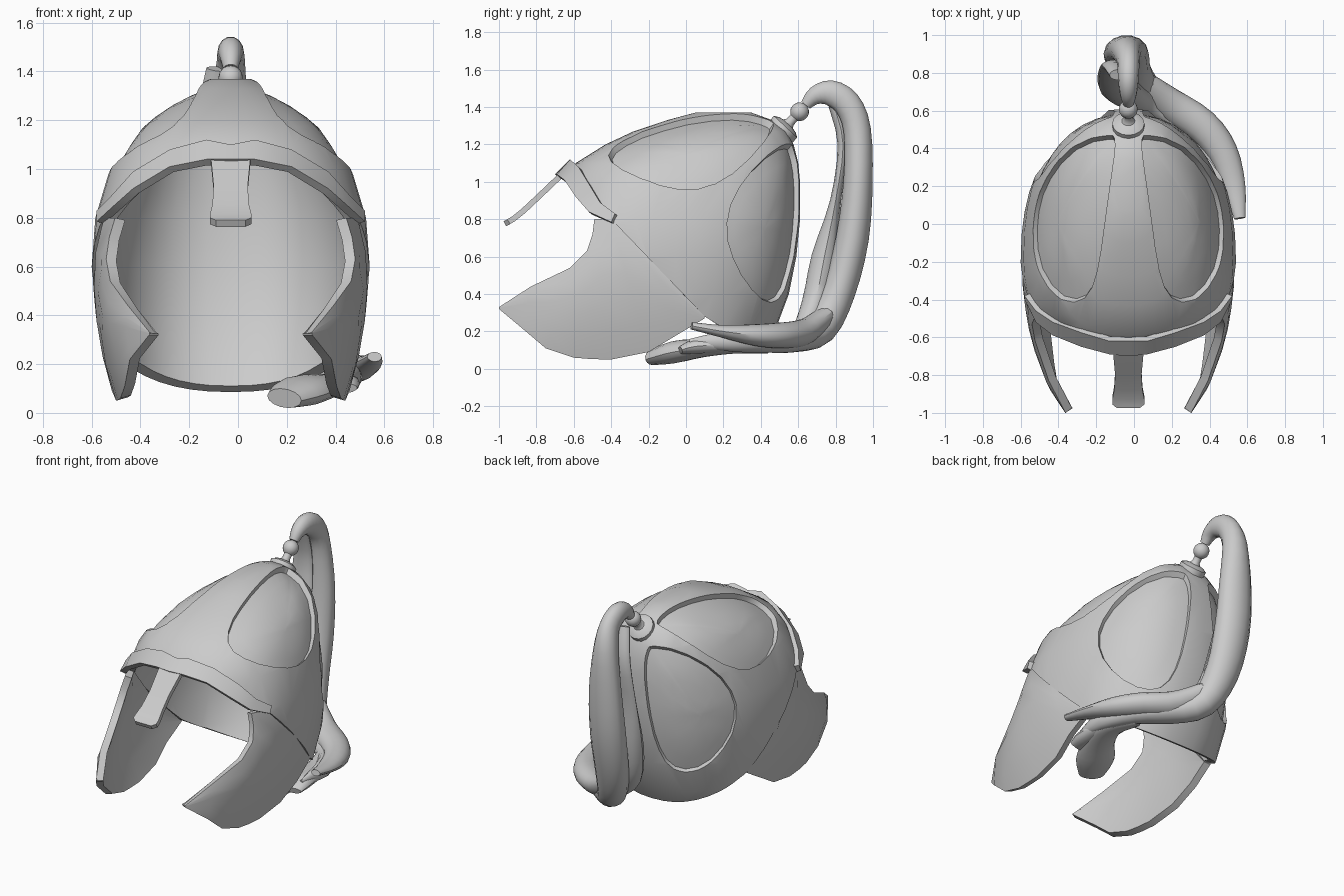
import bpy, bmesh, math
from mathutils import Vector

cube = bpy.data.objects.get("Cube")
if cube:
    bpy.data.objects.remove(cube, do_unlink=True)

steel = bpy.data.materials.new("light_grey")
steel.use_nodes = True
grey = (0.6, 0.6, 0.6, 1)
steel.diffuse_color = grey
steel.node_tree.nodes["Principled BSDF"].inputs["Base Color"].default_value = grey

MID = -0.03                      # centre plane of the helmet
CORE = Vector((MID, 0, 0.6))     # inner point the shell is seen from
POWER = 2.3
# height, front y, centre y, back y, half width
SLICES = [(0.0, -1.2, -0.2, 0.36, 0.46), (0.2, -1.2, -0.2, 0.475, 0.52),
          (0.4, -1.12, -0.2, 0.55, 0.555), (0.6, -0.87, -0.2, 0.59, 0.57),
          (0.8, -0.7, -0.18, 0.61, 0.555), (1.0, -0.65, -0.12, 0.61, 0.495),
          (1.1, -0.59, -0.05, 0.6, 0.445), (1.2, -0.43, 0.05, 0.575, 0.375),
          (1.27, -0.28, 0.12, 0.54, 0.29), (1.33, -0.1, 0.18, 0.46, 0.18),
          (1.37, 0.05, 0.2, 0.35, 0.08)]


def slice_at(z):
    for a, b in zip(SLICES, SLICES[1:]):
        if z <= b[0]:
            t = (z - a[0]) / (b[0] - a[0])
            return [p + (q - p) * t for p, q in zip(a, b)][1:]
    return SLICES[-1][1:]


def ratio(y, z):
    f, c, b, w = slice_at(z)
    return abs(y - c) / (c - f if y < c else b - c)


def half_width(y, z):
    return slice_at(z)[3] * max(0, 1 - ratio(y, z) ** POWER) ** (1 / POWER)


def on_shell(p):
    """Push a point out from the core until it meets the shell."""
    d = (p - CORE).normalized()
    lo, hi = 0.1, 1.5
    for _ in range(30):
        t = (lo + hi) / 2
        q = CORE + d * t
        w = slice_at(q.z)[3]
        inside = q.z < 1.37 and (abs(q.x - MID) / w) ** POWER + ratio(q.y, q.z) ** POWER < 1
        lo, hi = (t, hi) if inside else (lo, t)
    return CORE + d * lo


def make(name, bm, outward=False):
    bmesh.ops.recalc_face_normals(bm, faces=bm.faces)
    if outward and sum((f.calc_center_median() - CORE).dot(f.normal) * f.calc_area() for f in bm.faces) < 0:
        bmesh.ops.reverse_faces(bm, faces=bm.faces)
    me = bpy.data.meshes.new(name)
    bm.to_mesh(me)
    bm.free()
    me.materials.append(steel)
    ob = bpy.data.objects.new(name, me)
    bpy.context.scene.collection.objects.link(ob)
    return ob


def loft(rows, closed=False, caps=False):
    bm = bmesh.new()
    vs = [[bm.verts.new(p) for p in r] for r in rows]
    for a, b in zip(vs, vs[1:]):
        n = len(a)
        for i in range(n if closed else n - 1):
            j = (i + 1) % n
            bm.faces.new((a[i], a[j], b[j], b[i]))
    if caps:
        bm.faces.new(vs[0][::-1])
        bm.faces.new(vs[-1])
    return bm


def thicken(ob, depth):
    m = ob.modifiers.new("thickness", "SOLIDIFY")
    m.thickness, m.offset = depth, -1


def bake(ob):
    dg = bpy.context.evaluated_depsgraph_get()
    me = bpy.data.meshes.new_from_object(ob.evaluated_get(dg))
    ob.modifiers.clear()
    ob.data = me


# Bowl: stacked slices, trimmed along brow, cheek and neck lines
def ring(z, n=44):
    f, c, b, w = slice_at(z)
    pts = []
    for i in range(n):
        a = math.tau * i / n
        s, k = math.sin(a), math.cos(a)
        e = 2 / POWER
        y = c + math.copysign(abs(s) ** e, s) * (b - c if s > 0 else c - f)
        pts.append((MID + math.copysign(abs(k) ** e, k) * w, y, z))
    return pts


bm = loft([ring(s[0]) for s in SLICES], closed=True)
bm.verts.ensure_lookup_table()
bm.faces.new(bm.verts[-44:])
trim = [(-0.62, 1.06), (-0.4, 0.8), (0.1, 0.28), (0.41, 0.085)]
for (y0, z0), (y1, z1) in zip(trim, trim[1:]):
    bmesh.ops.bisect_plane(bm, geom=bm.verts[:] + bm.edges[:] + bm.faces[:], plane_co=(0, y0, z0),
                           plane_no=(0, z1 - z0, y0 - y1), clear_outer=True)
bowl = make("helmet_bowl", bm, True)
thicken(bowl, 0.05)


# Sunken teardrop panels: tip, far end, half width and sideways bow
def panel_cutter(tip, end, wide, bow, side):
    tip, end = [Vector((MID + p[0] * side, p[1], p[2])) for p in (tip, end)]
    mid = (tip + end) / 2
    across = (tip - end).cross(mid - CORE).normalized()
    if across.x * side < 0:
        across.negate()
    hub = mid + (end - mid) * 0.2 + across * bow

    def drop(a):
        s = math.sin(a)
        return mid + (tip - mid) * math.cos(a) + across * (1.3 * wide * s * math.sin(a / 2) ** 0.6 + bow * s * s)
    rim = [drop(math.tau * i / 24) for i in range(24)]
    rows = []
    for scale, steps in ((0.955, (0.05, 0.25, 0.5, 0.75, 1)), (1.08, (1, 0.75, 0.5, 0.25, 0.05))):
        for k in steps:
            rows.append([CORE + (on_shell(hub + (p - hub) * k) - CORE) * scale for p in rim])
    ob = make("panel_cutter", loft(rows, True, True))
    ob.hide_render = True
    return ob


cutters = []
for side in (1, -1):
    cutters.append(panel_cutter((0.08, 0.46, 1.3), (0.33, -0.37, 1.07), 0.24, 0.14, side))
    cutters.append(panel_cutter((0.09, 0.55, 1.18), (0.35, 0.41, 0.37), 0.265, 0.135, side))
for c in cutters:
    m = bowl.modifiers.new("panel", "BOOLEAN")
    m.operation, m.solver, m.object = "DIFFERENCE", "EXACT", c
bake(bowl)
for c in cutters:
    bpy.data.objects.remove(c, do_unlink=True)
parts = [bowl]

# Cheek guards hanging from the sides of the bowl
upper = [(-1, .33), (-.83, .44), (-.62, .54), (-.53, .63), (-.5, .72), (-.49, .8), (-.4, .8), (-.15, .54), (.1, .28)]
lower = [(-1, .32), (-.88, .22), (-.75, .11), (-.6, .06), (-.5, .052), (-.4, .05), (-.2, .09), (-.05, .18), (.1, .27)]
for side, word in ((1, "left"), (-1, "right")):
    rows = []
    for (y0, z0), (y1, z1) in zip(upper, lower):
        line = [(y0 + (y1 - y0) * k / 5, z0 + (z1 - z0) * k / 5) for k in range(6)]
        rows.append([(MID + side * half_width(y, z), y, z) for y, z in line])
    ob = make(word + "_cheek_guard", loft(rows), True)
    thicken(ob, 0.045)
    parts.append(ob)

# Flared brow band: x, upper y and z, lower y and z
brow = [(0, -.62, 1.1, -.70, 1.04), (.1, -.62, 1.12, -.69, 1.04), (.25, -.575, 1.08, -.65, 1.01),
        (.4, -.52, .99, -.59, .92), (.49, -.46, .89, -.52, .84), (.55, -.38, .83, -.4, .785)]
rows = []
for sx, src in ((-1, brow[:0:-1]), (1, brow)):
    for x, y0, z0, y1, z1 in src:
        rows.append([(MID + sx * x, y0, z0), (MID + sx * x, y1, z1)])
band = make("brow_band", loft(rows), True)
thicken(band, 0.035)
parts.append(band)

# Nose guard: y, z, half width
nose = [(-.63, 1.09, .09), (-.69, 1.035, .08), (-.8, .93, .07), (-.88, .855, .075), (-.93, .815, .085), (-.955, .8, .085), (-.975, .79, .06)]
guard = make("nose_guard", loft([[(MID + w * k, y, z) for k in (-1, 0, 1)] for y, z, w in nose]), True)
thicken(guard, 0.03)
parts.append(guard)

# Plume socket turned around a tilted axis: radius, distance
socket = [(.08, -.05), (.085, .0), (.085, .04), (.06, .055), (.035, .06), (.025, .075), (.025, .1)]
socket += [(0.05 * math.sin(a), 0.15 - 0.05 * math.cos(a)) for a in [math.pi * (0.17 + 0.81 * i / 8) for i in range(9)]]
axis = Vector((0, 0.68, 0.73)).normalized()
tilt = Vector((0, 0, 1)).rotation_difference(axis)
rows = [[Vector((MID, 0.505, 1.265)) + tilt @ Vector((r * math.cos(i * math.tau / 16), r * math.sin(i * math.tau / 16), d))
         for i in range(16)] for r, d in socket]
parts.append(make("plume_socket", loft(rows, True, True)))


# Horsehair plume: strands of x, y, z, half width, half thickness
def smooth_path(path, steps=3):
    ends = [path[0]] + path + [path[-1]]
    out = []
    for a, b, c, d in zip(ends, ends[1:], ends[2:], ends[3:]):
        for k in range(steps):
            t = k / steps
            out.append([q + t * (r - p + t * (2 * p - 5 * q + 4 * r - s + t * (3 * (q - r) + s - p))) / 2
                        for p, q, r, s in zip(a, b, c, d)])
    return out + [path[-1]]


def strand(name, path, sides=14):
    path = smooth_path(path)
    pts = [Vector(p[:3]) for p in path]
    rows = []
    for i, p in enumerate(path):
        t = (pts[min(i + 1, len(pts) - 1)] - pts[max(i - 1, 0)]).normalized()
        u = (Vector((1, 0, 0)) - t * t.x).normalized()
        v = t.cross(u)
        rows.append([pts[i] + u * p[3] * math.cos(a) + v * p[4] * math.sin(a)
                     for a in [math.tau * k / sides for k in range(sides)]])
    parts.append(make(name, loft(rows, True, True)))


strand("plume_main", [(-.03, .64, 1.41, .03, .03), (-.03, .69, 1.46, .045, .05), (-.03, .77, 1.475, .055, .07),
                      (-.03, .86, 1.42, .06, .075), (-.04, .915, 1.28, .08, .075), (-.04, .92, 1.0, .11, .08),
                      (-.04, .89, .7, .12, .09), (-.02, .82, .42, .11, .09), (.05, .72, .22, .09, .09),
                      (.2, .59, .15, .08, .06), (.36, .45, .14, .07, .055), (.46, .25, .15, .05, .06), (.46, .02, .14, .01, .02)])
strand("plume_inner", [(-.08, .79, 1.41, .05, .03), (-.1, .84, 1.2, .07, .03), (-.1, .8, .9, .09, .03),
                       (-.09, .74, .6, .1, .07), (-.04, .69, .36, .1, .07), (.1, .62, .2, .06, .06), (.28, .5, .16, .03, .04)])
strand("plume_outer", [(.0, .77, .3, .08, .05), (.18, .64, .2, .09, .07), (.36, .52, .18, .09, .07),
                       (.47, .38, .18, .08, .06), (.53, .2, .2, .06, .035), (.56, .03, .23, .03, .02)])
strand("plume_tip", [(.34, .43, .13, .05, .05), (.4, .25, .12, .08, .04), (.35, .08, .11, .1, .05),
                     (.26, -.06, .09, .12, .06), (.19, -.18, .06, .08, .04)])
strand("plume_wisp", [(.44, .2, .13, .05, .04), (.43, .05, .12, .07, .04), (.44, -.03, .1, .05, .02)])

for ob in parts:
    if ob.modifiers:
        bake(ob)
    bpy.ops.object.select_all(action="DESELECT")
    ob.select_set(True)
    bpy.context.view_layer.objects.active = ob
    bpy.ops.object.shade_smooth_by_angle(angle=math.radians(35))
